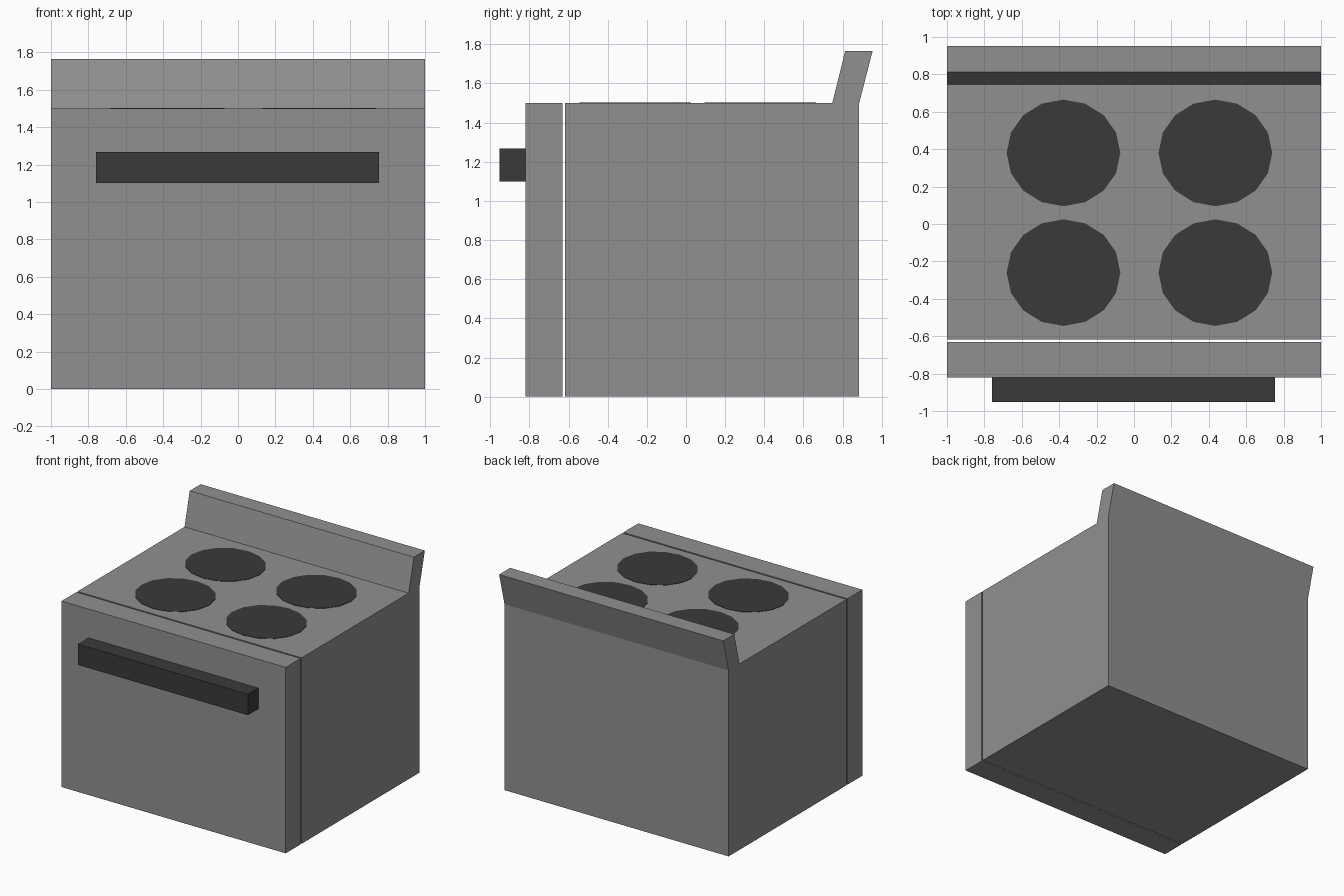
import bpy
import bmesh
from mathutils import Matrix

cube = bpy.data.objects.get("Cube")
if cube:
    bpy.data.objects.remove(cube, do_unlink=True)


def make_material(name, value):
    mat = bpy.data.materials.new(name)
    mat.use_nodes = True
    colour = (value, value, value, 1)
    mat.diffuse_color = colour
    mat.node_tree.nodes["Principled BSDF"].inputs["Base Color"].default_value = colour
    return mat


steel = make_material("grey_enamel", 0.28)
black = make_material("dark_grey", 0.042)


def finish(name, bm, mat):
    bmesh.ops.recalc_face_normals(bm, faces=bm.faces)
    mesh = bpy.data.meshes.new(name)
    bm.to_mesh(mesh)
    bm.free()
    mesh.materials.append(mat)
    obj = bpy.data.objects.new(name, mesh)
    bpy.context.collection.objects.link(obj)
    return obj


def extrude_side_profile(name, points, x0, x1, mat):
    """Extrude a closed (y, z) outline across the width."""
    bm = bmesh.new()
    face = bm.faces.new([bm.verts.new((x0, y, z)) for y, z in points])
    new = bmesh.ops.extrude_face_region(bm, geom=[face])["geom"]
    verts = [v for v in new if isinstance(v, bmesh.types.BMVert)]
    bmesh.ops.translate(bm, verts=verts, vec=(x1 - x0, 0, 0))
    return finish(name, bm, mat)


def box_profile(y0, y1, z0, z1):
    return [(y0, z0), (y1, z0), (y1, z1), (y0, z1)]


TOP = 1.5

# Oven body with the slanted splashback rising from its rear edge
extrude_side_profile("oven_body", [
    (-0.617, 0), (0.885, 0), (0.885, TOP), (0.953, 1.765),
    (0.813, 1.765), (0.747, TOP), (-0.617, TOP)], -1, 1, steel)

# Door panel, separated from the body by a narrow gap
extrude_side_profile("oven_door", box_profile(-0.82, -0.63, 0, TOP), -1, 1, steel)

# Door handle
extrude_side_profile("door_handle", box_profile(-0.953, -0.82, 1.1, 1.268),
                     -0.76, 0.755, black)

# Four thin, slightly oval hot plates
for row, y in (("front", -0.26), ("rear", 0.38)):
    for side, x in (("right", -0.377), ("left", 0.435)):
        bm = bmesh.new()
        bmesh.ops.create_cone(
            bm, cap_ends=True, segments=16, radius1=1, radius2=1, depth=1,
            matrix=Matrix.Translation((x, y, TOP)) @ Matrix.Diagonal((0.304, 0.285, 0.006, 1)))
        finish(f"hot_plate_{row}_{side}", bm, black)
